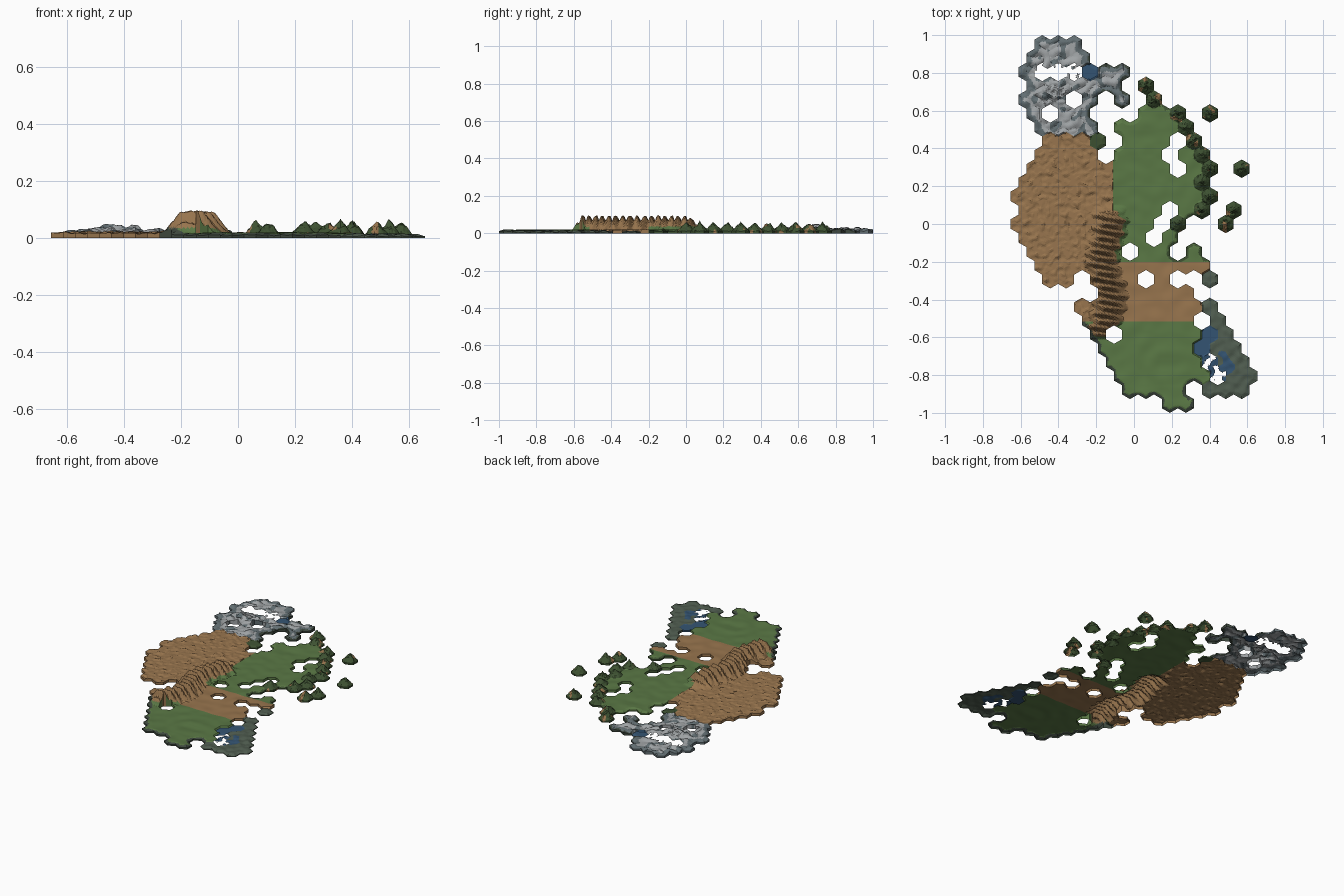
import bpy, bmesh, math
from mathutils import Vector, kdtree, noise

if "Cube" in bpy.data.objects:
    bpy.data.objects.remove(bpy.data.objects["Cube"], do_unlink=True)

RADIUS = 2 / 41
HALF = RADIUS * math.sqrt(3) / 2
BASE = 0.018

# First and last tile of each row from the back; odd rows sit half a tile left
SPANS = [(1, 3), (1, 4), (0, 6), (1, 8), (0, 8), (1, 10), (1, 10), (2, 11), (1, 11),
         (1, 12), (0, 11), (0, 12), (0, 11), (0, 10), (0, 9), (1, 11), (1, 11), (2, 12),
         (5, 10), (4, 12), (4, 12), (5, 13), (5, 13), (6, 14), (6, 14), (7, 14), (9, 10)]
HOLES = {3: [7], 4: [3, 5, 7], 5: [2, 5, 6, 7], 6: [5], 7: [6, 10], 8: [5, 9], 9: [10],
         12: [9], 13: [9], 14: [8], 15: [7, 10], 17: [4, 8, 10, 11], 20: [11], 21: [6], 25: [11]}
ISLETS = [(5, 12), (9, 14), (12, 13), (13, 13)]
LAKES = [(2, 4), (21, 12), (22, 11)]
BROKEN_MARSH = [(23, 12), (24, 12)]


def linear(rgb):
    return [((c / 255 + 0.055) / 1.055) ** 2.4 for c in rgb] + [1]


COLOURS = {
    "grass": (90, 120, 69), "sand": (152, 117, 78), "pale_rock": (160, 164, 166),
    "slate": (98, 110, 114), "forest": (62, 82, 50), "marsh": (80, 93, 80),
    "water": (52, 84, 114), "dark_moss": (62, 72, 62),
}
MATERIALS = []
for name, rgb in COLOURS.items():
    mat = bpy.data.materials.new(name)
    mat.use_nodes = True
    mat.diffuse_color = linear(rgb)
    bsdf = mat.node_tree.nodes["Principled BSDF"]
    bsdf.inputs["Base Color"].default_value = linear(rgb)
    bsdf.inputs["Roughness"].default_value = 0.9
    MATERIALS.append(mat)
INDEX = {name: i for i, name in enumerate(COLOURS)}


def centre(row, col):
    return Vector((HALF * (2 * col - 13.5 - row % 2), RADIUS * 1.5 * (13 - row), 0))


def terrain(row, col):
    p = centre(row, col)
    if (row, col) in LAKES:
        return "lake"
    if (row, col) in BROKEN_MARSH:
        return "broken_marsh"
    if row == 2 and 1 <= col <= 3:
        return "crater"
    if row < 7 and p.x < (0 if row < 5 else -0.2):
        return "rock"
    if p.x > 0.37 and p.y < -0.25:
        return "marsh"
    if 3 <= row <= 13 and p.x > 0 and col >= SPANS[row][1]:
        return "wood"
    if -0.515 < p.y < -0.2 or (p.x < -0.1 and -0.55 < p.y < 0.4):
        return "sand"
    return "sand" if p.x < -0.2 and p.y > 0 else "grass"


def make_tree(points):
    tree = kdtree.KDTree(len(points))
    for i, p in enumerate(points):
        tree.insert(p, i)
    tree.balance()
    return tree


# Sort the grid into land, and open space reached from outside
land = [(r, c) for r, (a, b) in enumerate(SPANS) for c in range(a, b + 1)
        if c not in HOLES.get(r, [])] + ISLETS
kinds = [terrain(*rc) for rc in land]
empty = {(r, c) for r in range(-1, len(SPANS) + 1) for c in range(-1, 17)} - set(land)
outside, queue = [], [(-1, -1)]
empty.remove((-1, -1))
while queue:
    r, c = queue.pop()
    outside.append(centre(r, c))
    left = c - r % 2
    for n in ((r, c - 1), (r, c + 1), (r - 1, left), (r - 1, left + 1),
              (r + 1, left), (r + 1, left + 1)):
        if n in empty:
            empty.remove(n)
            queue.append(n)
land_tree = make_tree([centre(*rc) for rc in land])
outer_tree = make_tree(outside)


def tile_of(p):
    _, i, dist = land_tree.find((p.x, p.y, 0))
    return kinds[i], dist


def rim_distance(p):
    return outer_tree.find((p.x, p.y, 0))[2] - HALF


def rough(p, scale, seed=0.0):
    return noise.noise(Vector((p.x * scale, p.y * scale, seed)))


def ridge(p):
    # Pleated cliff wall running along the sand
    mid = -0.145 + 0.022 * math.sin(p.y * 16 + 1.5) + 0.01 * math.sin(p.y * 95)
    side = max(0, 1 - abs(p.x - mid) / 0.09)
    ends = max(0, min(1, (0.1 - p.y) / 0.09, (p.y + 0.61) / 0.05))
    pleat = 0.8 + 0.2 * math.sin(p.y * 170 + p.x * 30)
    return 0.075 * min(1, side * 1.5) * ends * pleat


def height(p):
    kind, dist = tile_of(p)
    rim = rim_distance(p)
    z = BASE
    if kind in ("rock", "crater"):
        peak = math.exp(-((p.x + 0.42) / 0.09) ** 2 - ((p.y - 0.69) / 0.05) ** 2)
        z += 0.022 * abs(rough(p, 18)) + 0.028 * peak * (0.7 + rough(p, 40))
    elif kind in ("sand", "grass"):
        if p.x < -0.11 and kind == "sand":
            z += 0.012 * max(0, rough(p, 32) - 0.1) - 0.008 * max(0, rough(p, 30, 5))
        else:
            z += 0.004 * rough(p, 14)
        z += ridge(p)
    elif kind == "wood":
        z += 0.042 * max(0, 1 - dist / HALF) * (0.9 + 0.5 * rough(p, 60))
        z += 0.008 * abs(rough(p, 70, 2))
    elif kind == "lake":
        z = 0.011
    else:
        z += 0.007 * rough(p, 25) - 0.005
    if kind != "sand" and rim < 0.02:
        z -= 0.009 * (1 - max(0, rim) / 0.02)
    return max(z, 0.005)


def colour(p):
    kind, _ = tile_of(p)
    rim = rim_distance(p) + 0.012 * rough(p, 40, 3)
    if kind in ("lake", "broken_marsh"):
        return "water"
    if kind == "marsh":
        return "water" if rim > 0.08 and rough(p, 15) > 0.1 else "marsh"
    if kind in ("rock", "crater"):
        if rim < 0.012 and p.x > -0.25:
            return "dark_moss"
        return "slate" if rim < 0.032 or rough(p, 20) > 0.22 else "pale_rock"
    if kind == "wood":
        return "sand" if rough(p, 26, 8) > 0.33 else "forest"
    if p.z > 0.036:
        return "sand"
    if kind == "grass" and p.x < -0.11 and p.y > 0.3:
        return "forest"
    if p.y < -0.515:
        return "dark_moss" if rim < 0.016 else "grass"
    if p.y < -0.2 or p.x < -0.11:
        return "sand"
    return "forest" if rim < 0.014 and p.x > 0.15 else "grass"


# Lay the hexagonal tiles flat and subdivide them
bm = bmesh.new()
for rc in land:
    mid = centre(*rc)
    ring = [bm.verts.new(mid + Vector((-RADIUS * math.sin(a * math.pi / 3),
                                       RADIUS * math.cos(a * math.pi / 3), 0))) for a in range(6)]
    hub = bm.verts.new(mid)
    for i in range(6):
        bm.faces.new((hub, ring[i], ring[(i + 1) % 6]))
bmesh.ops.remove_doubles(bm, verts=bm.verts[:], dist=0.001)
bmesh.ops.subdivide_edges(bm, edges=bm.edges[:], cuts=5, use_grid_fill=True)

# Cut straight borders between the terrains, then raise the relief
for co, normal in (((-0.11, 0, 0), (1, 0, 0)), ((0, -0.2, 0), (0, 1, 0)), ((0, -0.515, 0), (0, 1, 0))):
    bmesh.ops.bisect_plane(bm, geom=bm.verts[:] + bm.edges[:] + bm.faces[:],
                           plane_co=co, plane_no=normal, dist=0.0005)
for v in bm.verts:
    v.co.z = height(v.co)

# Side walls around every opening
walls = bmesh.ops.extrude_edge_only(bm, edges=[e for e in bm.edges if e.is_boundary])
for item in walls["geom"]:
    if isinstance(item, bmesh.types.BMVert):
        item.co.z = 0

# Ragged gaps in the crater floor and the marsh
gaps = []
for f in bm.faces:
    p = f.calc_center_median()
    kind = tile_of(p)[0]
    if (kind == "crater" and rough(p, 45) < 0.3) or (kind == "broken_marsh" and rough(p, 28, 4) < 0.02):
        gaps.append(f)
bmesh.ops.delete(bm, geom=gaps, context="FACES")
for f in bm.faces:
    f.material_index = INDEX[colour(f.calc_center_median())]

# One object per terrain
PARTS = {"rocky_highland": ("rock", "crater"), "lakes": ("lake",), "sand_plain": ("sand",),
         "grassland": ("grass",), "wooded_hills": ("wood",), "marshland": ("marsh", "broken_marsh")}
for name, members in PARTS.items():
    part = bm.copy()
    drop = [f for f in part.faces if tile_of(f.calc_center_median())[0] not in members]
    bmesh.ops.delete(part, geom=drop, context="FACES")
    mesh = bpy.data.meshes.new(name)
    part.to_mesh(mesh)
    part.free()
    for mat in MATERIALS:
        mesh.materials.append(mat)
    bpy.context.collection.objects.link(bpy.data.objects.new(name, mesh))
bm.free()
